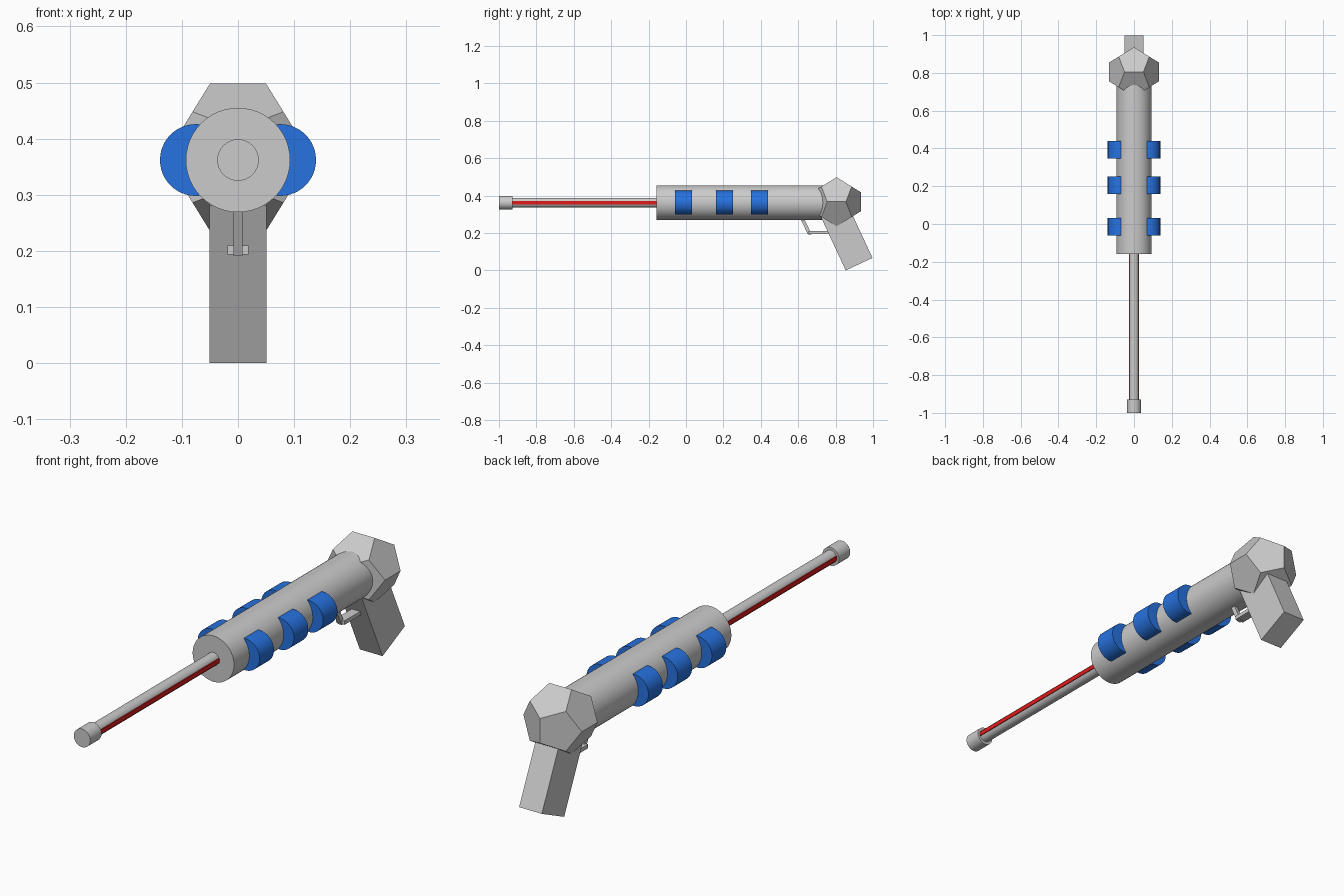
import bpy, bmesh, math
from mathutils import Vector

if "Cube" in bpy.data.objects:
    bpy.data.objects.remove(bpy.data.objects["Cube"])

AXIS_Z = 0.362


def material(name, color):
    m = bpy.data.materials.new(name)
    m.diffuse_color = color
    m.use_nodes = True
    m.node_tree.nodes["Principled BSDF"].inputs["Base Color"].default_value = m.diffuse_color
    return m


blue = material("blue", (0.02, 0.17, 0.75, 1))
red = material("red", (0.75, 0.01, 0.01, 1))


def rod(name, y0, y1, r, x=0.0, mat=None, sides=48):
    """Smooth cylinder lying along y."""
    bpy.ops.mesh.primitive_cylinder_add(
        vertices=sides, radius=r, depth=y1 - y0,
        location=(x, (y0 + y1) / 2, AXIS_Z), rotation=(math.pi / 2, 0, 0))
    ob = bpy.context.object
    ob.name = name
    bpy.ops.object.shade_smooth_by_angle(angle=math.radians(30))
    if mat:
        ob.data.materials.append(mat)
    return ob


def prism(name, profile, half_width, mat=None):
    """Side profile of (y, z) points extruded evenly across x."""
    bm = bmesh.new()
    face = bm.faces.new([bm.verts.new((-half_width, y, z)) for y, z in profile])
    side = bmesh.ops.extrude_face_region(bm, geom=[face])["geom"]
    bmesh.ops.translate(bm, vec=(2 * half_width, 0, 0),
                        verts=[v for v in side if isinstance(v, bmesh.types.BMVert)])
    bmesh.ops.recalc_face_normals(bm, faces=bm.faces)
    return finish(name, bm, mat)


def finish(name, bm, mat=None):
    mesh = bpy.data.meshes.new(name)
    bm.to_mesh(mesh)
    bm.free()
    ob = bpy.data.objects.new(name, mesh)
    bpy.context.collection.objects.link(ob)
    if mat:
        mesh.materials.append(mat)
    return ob


# Body, barrel and muzzle
rod("body", -0.158, 0.745, 0.093)
rod("barrel", -0.95, -0.14, 0.026, sides=32)
rod("muzzle", -1.0, -0.928, 0.037, sides=32)

# Red strip running through the barrel, showing on both sides
prism("barrel_strip", [(-0.94, 0.353), (-0.15, 0.353), (-0.15, 0.371), (-0.94, 0.371)],
      0.0275, red)

# Three pairs of blue side discs
for i, y in enumerate((-0.06, 0.16, 0.347)):
    for label, sx in (("left", -1), ("right", 1)):
        rod(f"side_disc_{label}_{i + 1}", y, y + 0.092, 0.064, sx * 0.075, blue)

# Dodecahedron at the rear
phi = (1 + math.sqrt(5)) / 2
s = 0.081
points = [(x, y, z) for x in (-1, 1) for y in (-1, 1) for z in (-1, 1)]
for a in (-1 / phi, 1 / phi):
    for b in (-phi, phi):
        points += [(a, 0, b), (0, b, a), (b, a, 0)]
bm = bmesh.new()
for p in points:
    bm.verts.new(Vector(p) * s + Vector((0, 0.805, 0.367)))
bmesh.ops.convex_hull(bm, input=bm.verts)
bmesh.ops.dissolve_limit(bm, angle_limit=math.radians(2), verts=bm.verts, edges=bm.edges)
bmesh.ops.recalc_face_normals(bm, faces=bm.faces)
finish("rear_dodecahedron", bm)

# Slanted grip
t = math.radians(25)
up = Vector((-math.sin(t), math.cos(t))) * 0.31
back = Vector((math.cos(t), math.sin(t))) * 0.158
foot = Vector((0.854, 0.0))
prism("grip", [foot, foot + back, foot + back + up, foot + up], 0.051)

# Trigger guard: narrow slanted strut and wider lower bar
prism("guard_strut", [(0.608, 0.285), (0.628, 0.285), (0.672, 0.192), (0.652, 0.192)], 0.008)
prism("guard_bar", [(0.655, 0.194), (0.79, 0.194), (0.79, 0.21), (0.655, 0.21)], 0.019)
